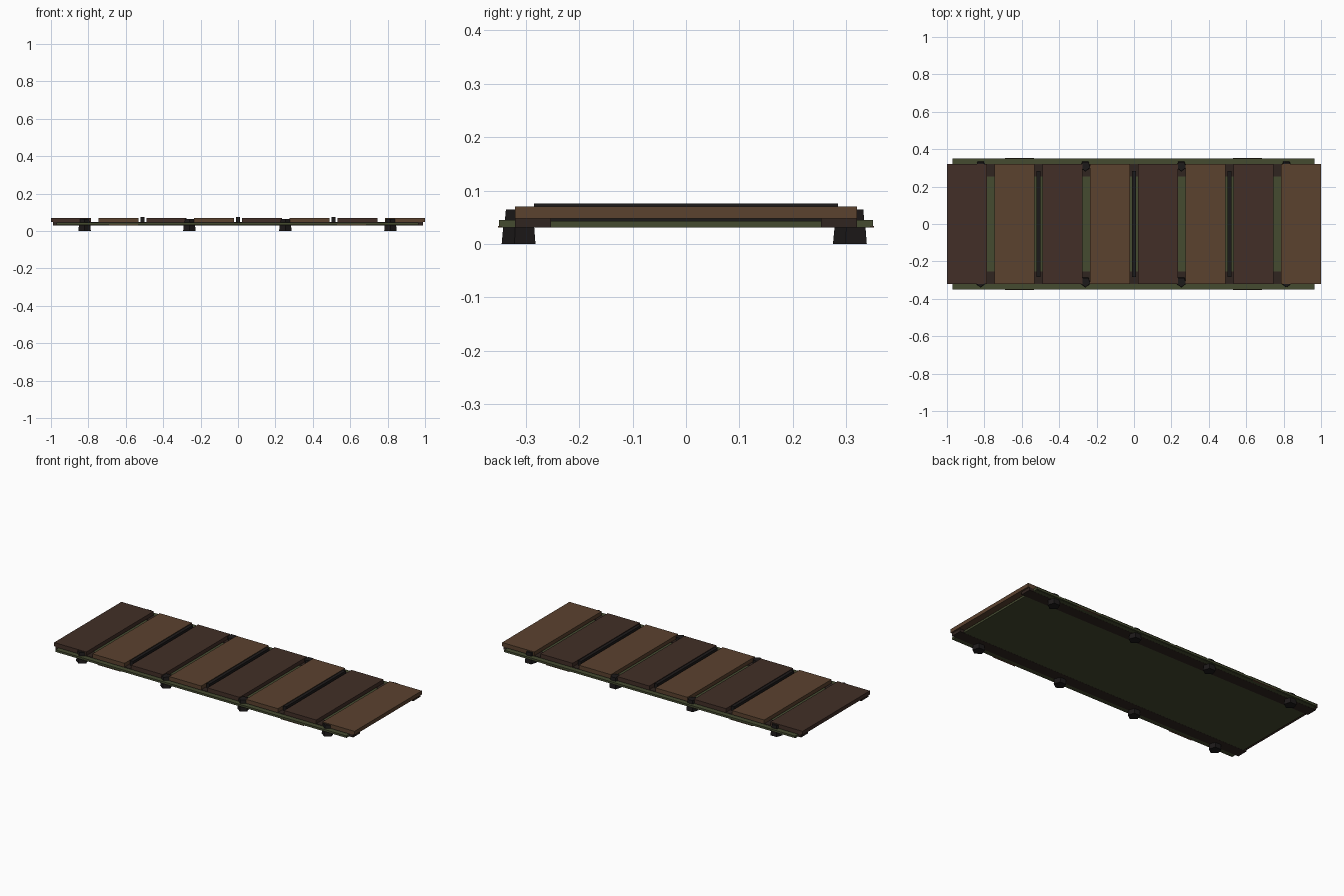
import bpy
import math

if "Cube" in bpy.data.objects:
    bpy.data.objects.remove(bpy.data.objects["Cube"])


def material(name, r, g, b):
    m = bpy.data.materials.new(name)
    m.diffuse_color = (r, g, b, 1)
    m.use_nodes = True
    m.node_tree.nodes["Principled BSDF"].inputs["Base Color"].default_value = m.diffuse_color
    return m


BROWN = material("brown_wood", 0.105, 0.054, 0.028)
DARK = material("dark_wood", 0.054, 0.028, 0.020)
RAIL = material("rail_wood", 0.030, 0.018, 0.014)
OLIVE = material("olive", 0.060, 0.070, 0.030)
BLACK = material("black_rubber", 0.012, 0.010, 0.010)


def box(name, x0, x1, y0, y1, z0, z1, mat):
    bpy.ops.mesh.primitive_cube_add(
        size=1, location=((x0 + x1) / 2, (y0 + y1) / 2, (z0 + z1) / 2))
    o = bpy.context.object
    o.name = name
    o.scale = (x1 - x0, y1 - y0, z1 - z0)
    bpy.ops.object.transform_apply(location=False, rotation=False, scale=True)
    o.data.materials.append(mat)
    return o


def pentagon(name, x, y, z0, z1, r0, r1, mat):
    # five-sided tapered block with one corner towards -y
    bpy.ops.mesh.primitive_cone_add(
        vertices=5, radius1=r0, radius2=r1, depth=z1 - z0,
        location=(x, y, (z0 + z1) / 2), rotation=(0, 0, math.pi))
    o = bpy.context.object
    o.name = name
    o.data.materials.append(mat)
    return o


# base sheet
box("base_sheet", -0.97, 0.965, -0.345, 0.345, 0.031, 0.043, OLIVE)

# edge strips, support rails and side patches on both long sides
for s, side in ((-1, "front"), (1, "back")):
    def strip(name, x0, x1, a, b, z0, z1, mat):
        return box(f"{side}_{name}", x0, x1, min(s * a, s * b), max(s * a, s * b), z0, z1, mat)
    strip("edge_strip", -0.97, 0.965, 0.31, 0.35, 0.033, 0.045, OLIVE)
    strip("support_rail", -0.99, 0.99, 0.253, 0.32, 0.0305, 0.0475, RAIL)
    for x0, x1 in ((-0.69, -0.535), (0.53, 0.685)):
        strip("side_patch", x0, x1, 0.34, 0.352, 0.0305, 0.034, BROWN)

# deck planks in alternating colours
for i in range(8):
    cx = -0.893 + i * 1.786 / 7
    box(f"plank_{i + 1}", cx - 0.107, cx + 0.107, -0.32, 0.32, 0.0475, 0.07,
        BROWN if i % 2 else DARK)

# grip strips between planks
for x in (-0.51, 0, 0.51):
    box("grip_strip", x - 0.01, x + 0.01, -0.284, 0.284, 0.043, 0.076, BLACK)

# feet with bolt heads above
for x in (-0.82, -0.26, 0.253, 0.815):
    for y in (-0.31, 0.31):
        pentagon("foot", x, y, 0, 0.032, 0.035, 0.032, BLACK)
        pentagon("bolt_head", x, y, 0.043, 0.065, 0.029, 0.027, BLACK)
